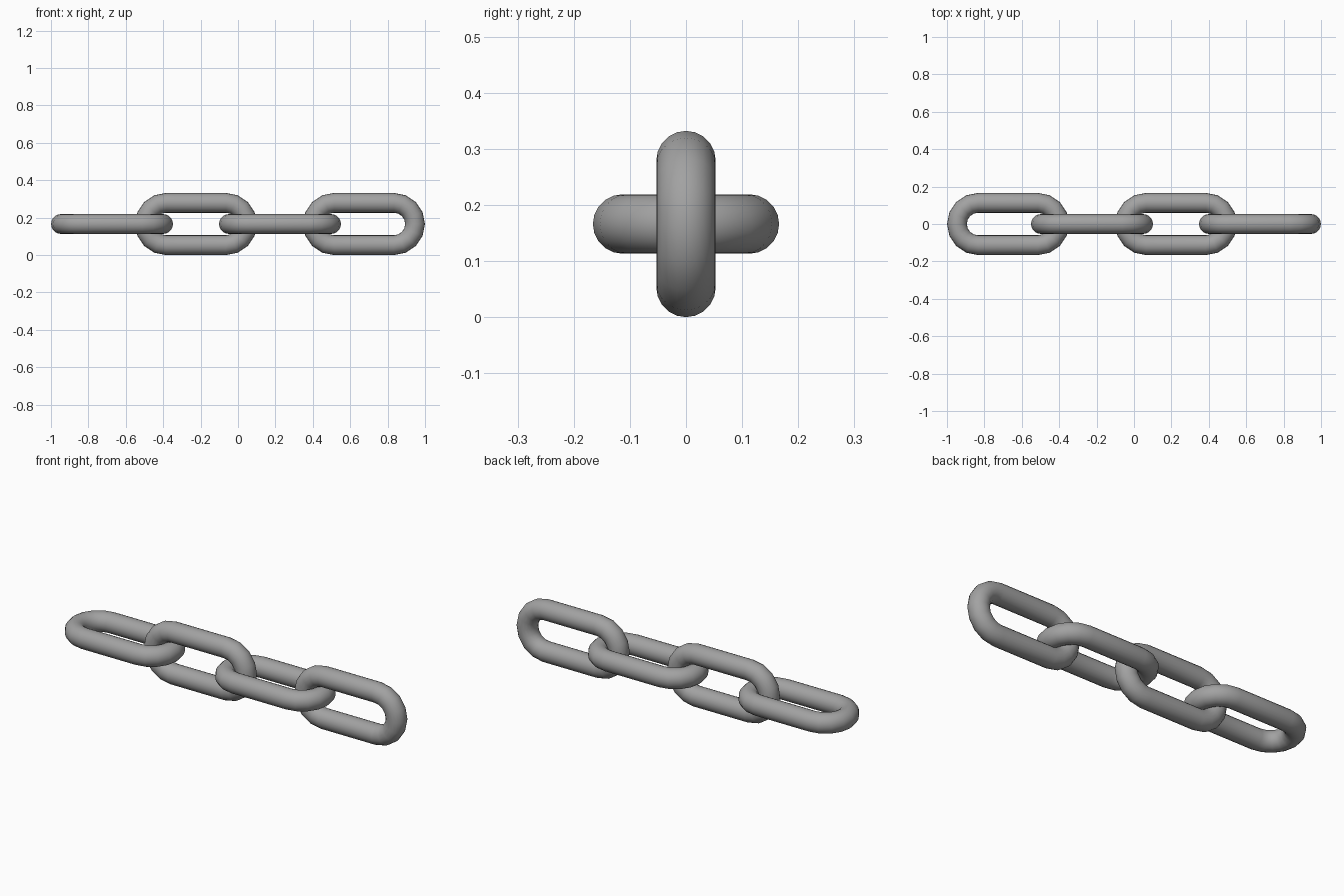
import bpy
import bmesh
from math import cos, sin, pi, radians
from mathutils import Vector, Matrix

cube = bpy.data.objects.get("Cube")
if cube:
    bpy.data.objects.remove(cube, do_unlink=True)

TUBE = 0.053         # rod radius
BEND = 0.113         # centreline radius of the rounded ends
STRAIGHT = 0.16      # half length of the straight sides
ARC_STEPS = 8
SIDES = 20
HEIGHT = 0.166       # chain axis above the ground
PITCH = 0.449

steel = bpy.data.materials.new("grey_steel")
steel.use_nodes = True
colour = (0.36, 0.36, 0.36, 1)
steel.diffuse_color = colour
steel.node_tree.nodes["Principled BSDF"].inputs["Base Color"].default_value = colour


def link_path():
    """Stadium centreline as (point, outward direction) pairs."""
    path = []
    for end in (1, -1):
        for i in range(ARC_STEPS + 1):
            a = -pi / 2 + pi * i / ARC_STEPS
            out = Vector((cos(a), sin(a), 0)) * end
            path.append((Vector((STRAIGHT * end, 0, 0)) + out * BEND, out))
    return path


def make_link(name, x, upright):
    """Sweep a round section around the closed path."""
    bm = bmesh.new()
    rings = []
    for point, out in link_path():
        ring = []
        for j in range(SIDES):
            a = 2 * pi * j / SIDES
            ring.append(bm.verts.new(point + (out * cos(a) + Vector((0, 0, sin(a)))) * TUBE))
        rings.append(ring)
    for i, ring in enumerate(rings):
        after = rings[(i + 1) % len(rings)]
        for j in range(SIDES):
            k = (j + 1) % SIDES
            bm.faces.new((ring[j], after[j], after[k], ring[k]))
    if upright:
        bm.transform(Matrix.Rotation(pi / 2, 4, "X"))
    bmesh.ops.recalc_face_normals(bm, faces=bm.faces)
    mesh = bpy.data.meshes.new(name)
    bm.to_mesh(mesh)
    bm.free()
    mesh.materials.append(steel)
    link = bpy.data.objects.new(name, mesh)
    link.location = (x, 0, HEIGHT)
    bpy.context.collection.objects.link(link)
    return link


# Four interlocked links, alternately lying flat and standing upright
links = [make_link(f"chain_link_{n + 1}", (n - 1.5) * PITCH, n % 2 == 1) for n in range(4)]

bpy.ops.object.select_all(action="DESELECT")
for link in links:
    link.select_set(True)
bpy.context.view_layer.objects.active = links[0]
bpy.ops.object.shade_smooth_by_angle(angle=radians(60))
